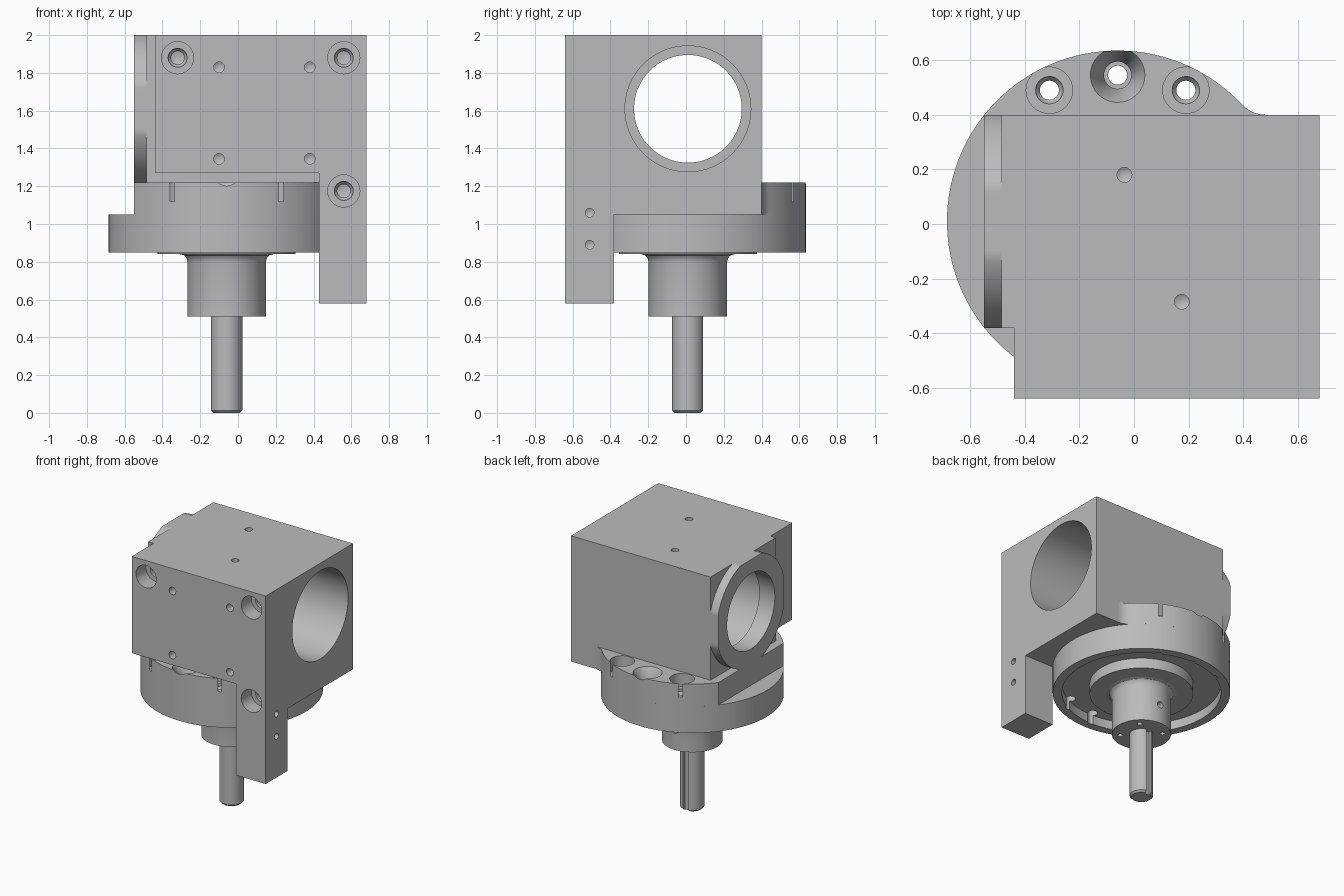
import bpy, bmesh, math
from mathutils import Vector, Matrix

if "Cube" in bpy.data.objects:
    bpy.data.objects.remove(bpy.data.objects["Cube"], do_unlink=True)

grey = bpy.data.materials.new("machined_grey")
grey.use_nodes = True
grey.diffuse_color = (0.5, 0.5, 0.5, 1)
grey.node_tree.nodes["Principled BSDF"].inputs["Base Color"].default_value = (0.5, 0.5, 0.5, 1)

CX, CY = -0.06, 0.01          # vertical shaft axis
BORE_Z = 1.61                 # height of the cross bore
TOP, DECK, LEDGE = 2.0, 1.22, 1.05
R = 0.625                     # flange radius


def finish(bm, name):
    bmesh.ops.recalc_face_normals(bm, faces=bm.faces[:])
    mesh = bpy.data.meshes.new(name)
    bm.to_mesh(mesh)
    bm.free()
    mesh.materials.append(grey)
    obj = bpy.data.objects.new(name, mesh)
    bpy.context.scene.collection.objects.link(obj)
    return obj


def add_lathe(bm, profile, pos, direction, steps):
    """Revolve (radius, height) points about an axis through pos."""
    m = Matrix.Translation(pos) @ Vector(direction).to_track_quat('Z', 'Y').to_matrix().to_4x4()
    rings = []
    for r, h in profile:
        count = steps if r > 0 else 1
        angles = [math.tau * i / count for i in range(count)]
        rings.append([bm.verts.new(m @ Vector((r * math.cos(a), r * math.sin(a), h))) for a in angles])
    for low, high in zip(rings, rings[1:]):
        for i in range(steps):
            j = i + 1
            corners = (low[i % len(low)], low[j % len(low)], high[j % len(high)], high[i % len(high)])
            bm.faces.new(list(dict.fromkeys(corners)))


def lathe(name, profile, pos, steps=96):
    bm = bmesh.new()
    add_lathe(bm, profile, pos, (0, 0, 1), steps)
    return finish(bm, name)


def prism(name, points, axis, low, high):
    """Extrude a 2D outline along x, y or z."""
    place = {'x': lambda u, v, w: (w, u, v),
             'y': lambda u, v, w: (u, w, v),
             'z': lambda u, v, w: (u, v, w)}[axis]
    bm = bmesh.new()
    a, b = ([bm.verts.new(place(u, v, w)) for u, v in points] for w in (low, high))
    bm.faces.new(a[::-1])
    bm.faces.new(b)
    for i in range(len(points)):
        bm.faces.new((a[i - 1], a[i], b[i], b[i - 1]))
    return finish(bm, name)


def rect(u0, v0, u1, v1):
    return [(u0, v0), (u1, v0), (u1, v1), (u0, v1)]


def arc(cx, cy, r, a0, a1, n):
    return [(cx + r * math.cos(a0 + (a1 - a0) * i / n),
             cy + r * math.sin(a0 + (a1 - a0) * i / n)) for i in range(n + 1)]


def cut(target, cutter):
    cutter.hide_render = True
    mod = target.modifiers.new("cut", 'BOOLEAN')
    mod.operation, mod.solver, mod.object = 'DIFFERENCE', 'EXACT', cutter
    graph = bpy.context.evaluated_depsgraph_get()
    result = bpy.data.meshes.new_from_object(target.evaluated_get(graph))
    target.modifiers.clear()
    target.data = result
    bpy.data.objects.remove(cutter, do_unlink=True)


def drill(target, holes):
    """Cut revolved hole shapes (profile, position, outward direction)."""
    bm = bmesh.new()
    for profile, pos, direction in holes:
        steps = 96 if max(r for r, h in profile) > 0.2 else 32
        add_lathe(bm, profile, pos, direction, steps)
    cut(target, finish(bm, "hole_cutter"))


def blind(r, depth):
    return [(0, -depth - r * 0.6), (r, -depth), (r, 0.03), (0, 0.03)]


def counterbore(depth, through):
    return [(0, -through), (0.035, -through + 0.01), (0.035, -depth - 0.04), (0.05, -depth - 0.02),
            (0.05, -depth), (0.085, -depth), (0.085, 0.03), (0, 0.03)]


# Housing block with the stepped cross bore
bore = ([(0, -0.8), (0.285, -0.8), (0.285, -0.42), (0.333, -0.42), (0.333, 0.8), (0, 0.8)],
        (0, CY, BORE_Z), (1, 0, 0))
housing = prism("housing_block", rect(-0.38, LEDGE, 0.40, TOP), 'x', -0.485, 0.68)
tapped = blind(0.027, 0.05)
drill(housing, [bore] + [(tapped, (x, y, TOP), (0, 0, 1)) for x, y in ((-0.035, 0.18), (0.175, -0.285))])

# Round boss around the bore, trimmed flush with the block
boss_points = [(max(-0.38, min(0.40, y)), max(DECK, min(TOP, z)))
               for y, z in arc(CY, BORE_Z, 0.41, 0, math.tau, 120)[:-1]]
boss = prism("bore_boss", boss_points, 'x', -0.55, -0.485)
drill(boss, [bore])

# Front plate with its long leg
plate = prism("front_plate_and_leg",
              [(-0.44, 1.27), (0.43, 1.27), (0.43, 0.58), (0.68, 0.58), (0.68, TOP), (-0.44, TOP)],
              'y', -0.64, -0.38)
front = (0, -1, 0)
plate_holes = [(counterbore(0.12, 0.24), (x, -0.64, z), front)
               for x, z in ((-0.32, 1.88), (0.56, 1.88), (0.56, 1.175))]
plate_holes += [(blind(0.028, 0.1), (x, -0.64, z), front) for x in (-0.10, 0.38) for z in (1.345, 1.83)]
plate_holes += [(blind(0.023, 0.06), (0.68, -0.51, z), (1, 0, 0)) for z in (0.89, 1.06)]
drill(plate, plate_holes)

# Round flange with a recessed underside
flange = lathe("round_flange",
               [(0, 0.84), (0.365, 0.84), (0.365, 0.92), (0.56, 0.92), (0.56, 0.85),
                (R, 0.85), (R, LEDGE), (0, LEDGE)], (CX, CY, 0), 128)

# Raised deck: flat on one side, blended into the back of the block
blend = 0.12
rise = 0.40 + blend - CY
reach = math.sqrt((R + blend) ** 2 - rise ** 2)
a_blend = math.atan2(rise, reach)
a_flat = math.acos(-0.49 / R)
deck_points = arc(CX, CY, R, a_blend, a_flat, 40)
deck_points += arc(CX, CY, R, -a_flat, -math.acos(0.49 / R), 40)
deck_points += arc(CX + reach, 0.40 + blend, blend, -math.pi / 2, a_blend - math.pi, 10)[:-1]
deck = prism("raised_deck", deck_points, 'z', LEDGE, DECK)

# Mounting holes, front and back
countersink = [(0, -0.5), (0.035, -0.5), (0.035, -0.12), (0.05, -0.12), (0.05, -0.09),
               (0.1, 0), (0.1, 0.03), (0, 0.03)]
up = (0, 0, 1)
mounts = []
for side in (1, -1):
    mounts.append((countersink, (CX, CY + side * 0.535, DECK), up))
    mounts += [(counterbore(0.1, 0.5), (CX + dx, CY + side * 0.48, DECK), up) for dx in (-0.25, 0.25)]
drill(flange, mounts)
drill(deck, mounts)

# Hub with a flared root
hub = lathe("hub", [(0, 0.51), (0.208, 0.51), (0.208, 0.80), (0.213, 0.82), (0.225, 0.834),
                    (0.25, 0.841), (0.25, 0.86), (0, 0.86)], (CX, CY, 0))
hub_holes = [(blind(0.018, 0.05), (CX + 0.106 * sx, CY + 0.106 * sy, 0.51), (0, 0, -1))
             for sx in (-1, 1) for sy in (-1, 1)]
hub_holes.append((blind(0.025, 0.05), (CX, CY + 0.208, 0.66), (0, 1, 0)))
drill(hub, hub_holes)

# Drive shaft with a keyway along its back
shaft = lathe("drive_shaft", [(0, 0), (0.07, 0), (0.083, 0.013), (0.083, 0.53), (0, 0.53)],
              (CX, CY, 0), 64)
cut(shaft, prism("keyway_cutter", rect(CX - 0.02, CY + 0.058, CX + 0.02, CY + 0.1), 'z', -0.05, 0.6))

# Smooth round surfaces, crisp machined edges
for part in (housing, boss, plate, flange, deck, hub, shaft):
    part.data.shade_smooth()
    part.data.set_sharp_from_angle(angle=math.radians(30))
